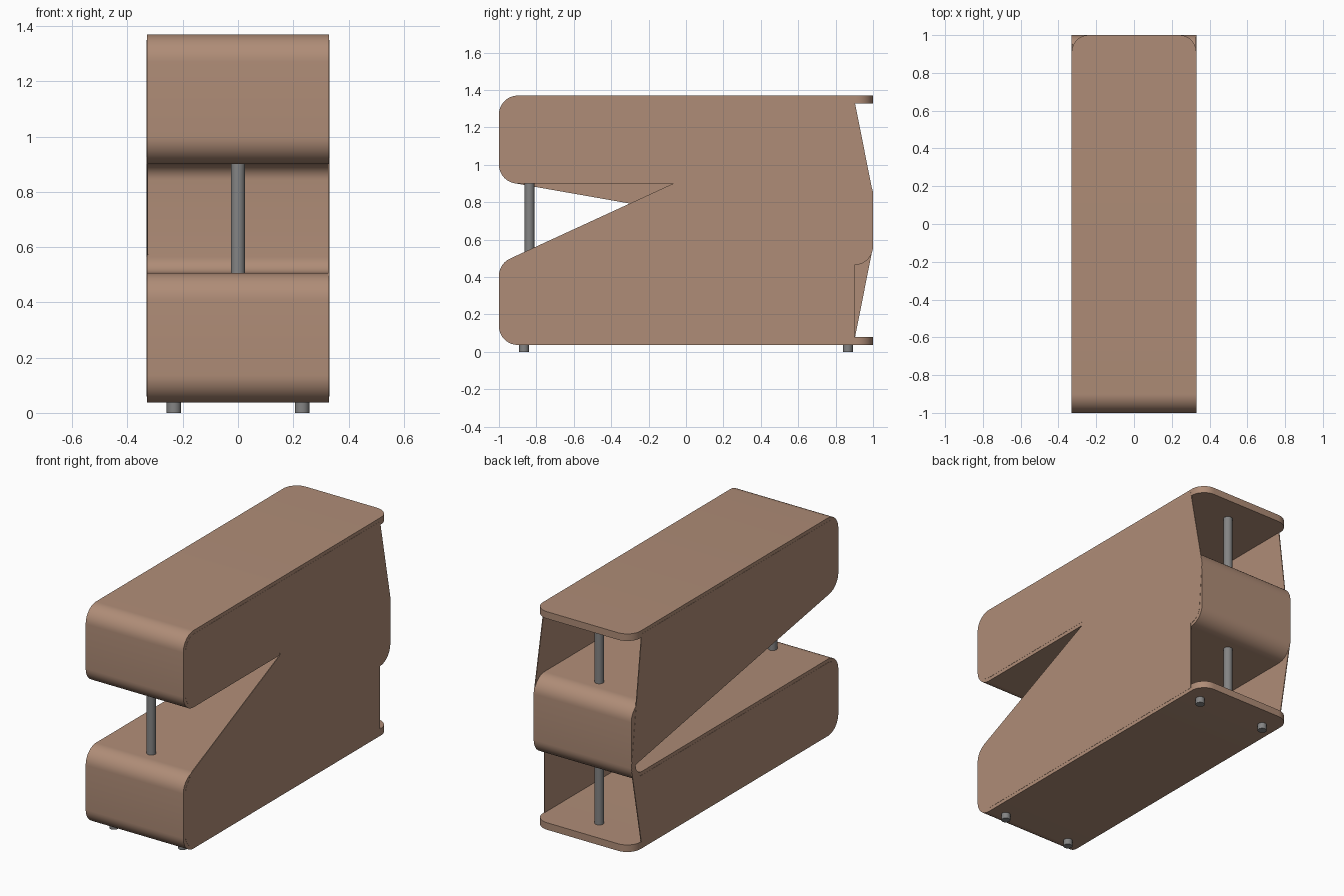
import bpy, bmesh
from math import sin, cos, pi

if "Cube" in bpy.data.objects:
    bpy.data.objects.remove(bpy.data.objects["Cube"])

HALF = 0.33            # half width
T = 0.043              # board thickness
BEND = 0.1 - T / 2     # bend radius on the board's centre line
Y = 0.9                # where the bends start
TOP, UPPER, LOWER, BASE = 1.3485, 0.9215, 0.4855, 0.0585   # board centre heights
STEPS = 10


def material(name, rgb, rough):
    m = bpy.data.materials.new(name)
    m.use_nodes = True
    m.diffuse_color = (*rgb, 1)
    shader = m.node_tree.nodes["Principled BSDF"]
    shader.inputs["Base Color"].default_value = (*rgb, 1)
    shader.inputs["Roughness"].default_value = rough
    return m


wood = material("warm_wood", (0.43, 0.265, 0.185), 0.6)
steel = material("grey_steel", (0.23, 0.23, 0.23), 0.5)


def finish(name, verts, faces, mat, thickness):
    """Make a sheet, thicken it and smooth its bends."""
    mesh = bpy.data.meshes.new(name)
    mesh.from_pydata(verts, [], faces)
    mesh.materials.append(mat)
    ob = bpy.data.objects.new(name, mesh)
    bpy.context.collection.objects.link(ob)
    bpy.ops.object.select_all(action='DESELECT')
    ob.select_set(True)
    bpy.context.view_layer.objects.active = ob
    mod = ob.modifiers.new("Thickness", 'SOLIDIFY')
    mod.thickness, mod.offset, mod.use_even_offset = thickness, 0, True
    bpy.ops.object.modifier_apply(modifier=mod.name)
    bm = bmesh.new()
    bm.from_mesh(ob.data)
    bmesh.ops.recalc_face_normals(bm, faces=bm.faces)
    bm.to_mesh(ob.data)
    bm.free()
    bpy.ops.object.shade_smooth_by_angle()
    return ob


def bend(side, high, low):
    """Centre line (y, z) of a U bend, from the high board to the low one."""
    pts = []
    for centre, start in ((high - BEND, 0), (low + BEND, pi / 2)):
        for i in range(STEPS + 1):
            a = start + pi / 2 * i / STEPS
            pts.append((side * (Y + BEND * sin(a)), centre + BEND * cos(a)))
    return pts


top_bend = bend(-1, TOP, UPPER)
mid_bend = bend(1, UPPER, LOWER)
low_bend = bend(-1, LOWER, BASE)

# Folded board: one sheet snaking through three bends, with rounded free ends
CORNER = 0.09
end = []
for i in range(STEPS + 1):
    a = pi / 2 * i / STEPS
    end.append((HALF - CORNER + CORNER * sin(a), 1 - CORNER + CORNER * cos(a)))
rows = [(w, y, TOP) for w, y in end]
rows += [(HALF, y, z) for y, z in top_bend + mid_bend + low_bend]
rows += [(w, y, BASE) for w, y in reversed(end)]
verts = [(s * w, y, z) for w, y, z in rows for s in (-1, 1)]
faces = [(2 * i, 2 * i + 1, 2 * i + 3, 2 * i + 2) for i in range(len(rows) - 1)]
finish("folded_board", verts, faces, wood, T)


# Thin side panels that fill the folds
def panel(name, x, outline):
    finish(name, [(x, y, z) for y, z in outline], [range(len(outline))], wood, 0.005)


SIDE = HALF - 0.0015
back_top, back_base = (Y, TOP), (Y, BASE)
low_tangent = (1, LOWER - T / 2 + 0.1)
high_tangent = (1, UPPER + T / 2 - 0.1)

panel("left_panel", SIDE,
      [back_top] + top_bend + [(-0.07, UPPER), (-0.068, UPPER - T / 2), (-0.942, 0.498)]
      + low_bend[3:] + [back_base] + mid_bend[:STEPS:-1] + [high_tangent])
panel("right_upper_panel", -SIDE,
      [back_top] + top_bend[:-2] + [(-0.917, 0.9015), low_tangent])
panel("right_lower_panel", -SIDE,
      [low_tangent] + mid_bend[STEPS + 1:] + low_bend + [back_base])


# Steel posts and feet
def rod(name, x, y, z0, z1):
    bpy.ops.mesh.primitive_cylinder_add(vertices=24, radius=0.026, depth=z1 - z0,
                                        location=(x, y, (z0 + z1) / 2))
    ob = bpy.context.object
    ob.name = name
    ob.data.materials.append(steel)
    bpy.ops.object.shade_smooth_by_angle()


rod("front_post", 0, -0.837, LOWER, UPPER)
rod("back_upper_post", 0, 0.837, UPPER, TOP)
rod("back_lower_post", 0, 0.837, BASE, LOWER)
for sx, side in ((-1, "right"), (1, "left")):
    for sy, place in ((-1, "front"), (1, "back")):
        rod(f"{place}_{side}_foot", sx * 0.232, sy * 0.866, 0, BASE - T / 4)
